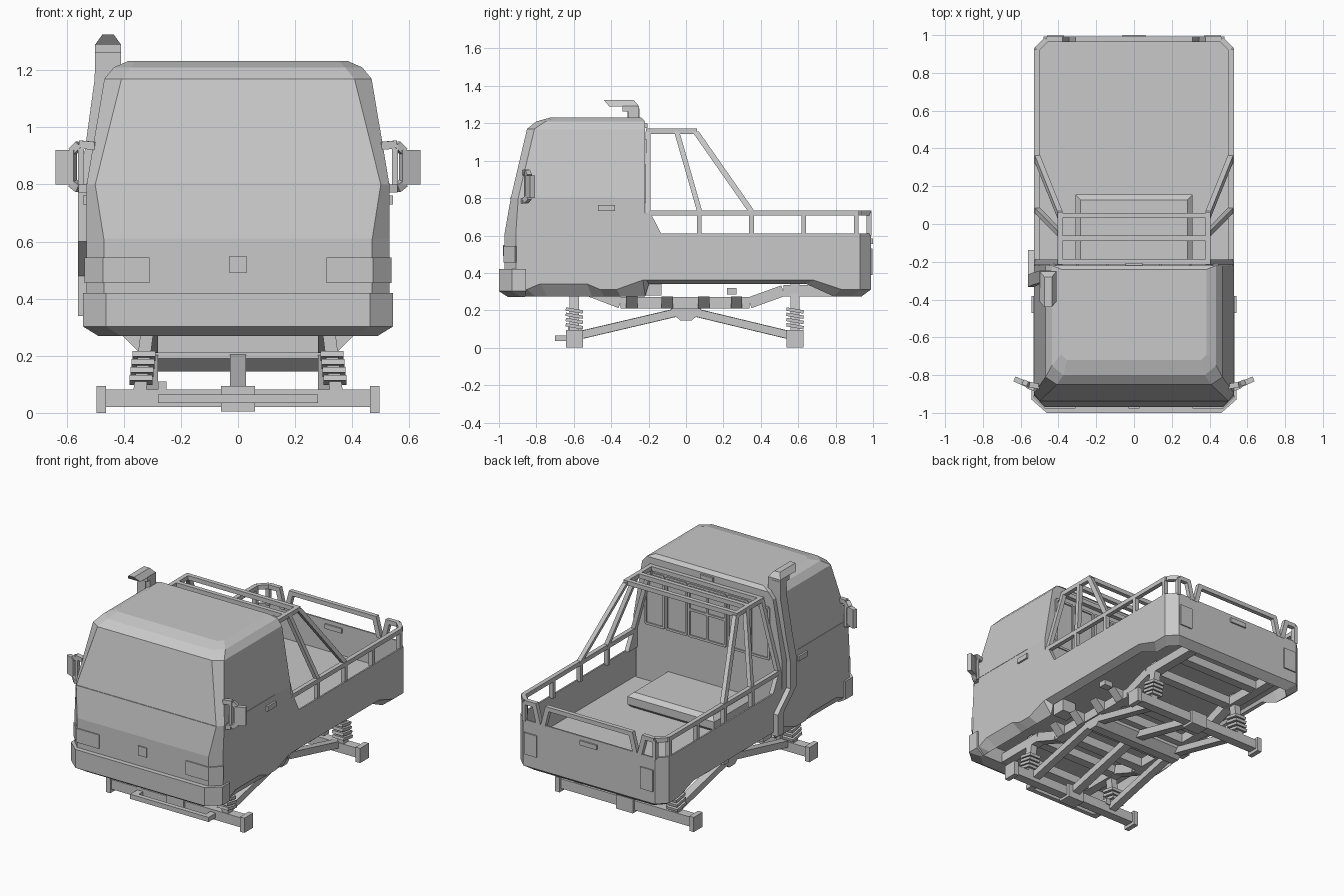
import bpy
import bmesh
from mathutils import Vector

if "Cube" in bpy.data.objects:
    bpy.data.objects.remove(bpy.data.objects["Cube"], do_unlink=True)

GREY = (0.58, 0.58, 0.58, 1)
mat = bpy.data.materials.new("plain_grey")
mat.use_nodes = True
mat.diffuse_color = GREY
mat.node_tree.nodes["Principled BSDF"].inputs["Base Color"].default_value = GREY


def finish(name, bm):
    bmesh.ops.recalc_face_normals(bm, faces=bm.faces)
    me = bpy.data.meshes.new(name)
    bm.to_mesh(me)
    bm.free()
    me.materials.append(mat)
    ob = bpy.data.objects.new(name, me)
    bpy.context.collection.objects.link(ob)


def hull(bm, rings):
    """Skin a stack of rings that share one point count, and cap it."""
    rows = [[bm.verts.new(p) for p in r] for r in rings]
    n = len(rows[0])
    for a, b in zip(rows, rows[1:]):
        for i in range(n):
            j = (i + 1) % n
            bm.faces.new((a[i], a[j], b[j], b[i]))
    bm.faces.new(rows[0])
    bm.faces.new(rows[-1])


def bar(p, q, w, h=None):
    """Square bar between two points, as a pair of rings."""
    p, q, h = Vector(p), Vector(q), h or w
    d = (q - p).normalized()
    side = d.cross(Vector((0, 0, 1)))
    side = side.normalized() if side.length > 0.01 else Vector((1, 0, 0))
    up = side.cross(d)
    corners = [side * (a * w / 2) + up * (b * h / 2)
               for a, b in ((-1, -1), (1, -1), (1, 1), (-1, 1))]
    return [[e + c for c in corners] for e in (p, q)]


def box(x0, x1, y0, y1, z0, z1):
    return [[(x0, y0, z), (x1, y0, z), (x1, y1, z), (x0, y1, z)] for z in (z0, z1)]


def strut(p, q, w, t):
    """Leaning bar whose ends stay level: w along x, t along y."""
    return [[(x + a * w / 2, y + b * t / 2, z)
             for a, b in ((-1, -1), (1, -1), (1, 1), (-1, 1))] for x, y, z in (p, q)]


def path(points, w, h=None):
    return [bar(a, b, w, h) for a, b in zip(points, points[1:])]


def part(name, pieces, mirror=False):
    bm = bmesh.new()
    for rings in pieces:
        hull(bm, rings)
        if mirror:
            hull(bm, [[(-p[0], p[1], p[2]) for p in r] for r in rings])
    finish(name, bm)


def symmetric(half):
    """Close a +x outline into a full ring."""
    return half + [(-p[0],) + tuple(p[1:]) for p in reversed(half)]


# Lower body: outline with sill rise, open bed and recessed underside
outline = symmetric([(.47, -.97, 0), (.53, -.91, 0), (.53, -.85, 0), (.53, -.78, .03),
                     (.53, -.53, .03), (.53, -.46, 0), (.53, -.37, 0), (.53, -.23, .05),
                     (.53, -.21, .05), (.53, .68, .05), (.53, .83, 0), (.53, .93, 0),
                     (.47, .99, 0)])


def body_ring(inset, z, rise=0, cab_rise=0):
    """Inset outline; the cab and bed sills can rise by different amounts."""
    kx, ky = 1 - inset / .53, 1 - inset / .98
    return [(x * kx, y * ky, z + r * (cab_rise if y < -.22 else rise)) for x, y, r in outline]


part("lower_body", [[body_ring(.06, .36), body_ring(.05, .275, 1.3), body_ring(0, .312, 1, 1),
                     body_ring(0, .61), body_ring(.01, .61), body_ring(.01, .41)]])


# Cab: stacked rings (height, half width, front, corner cut)
def cab_ring(z, w, front, cut, cy, back=-.22):
    return symmetric([(w - cut, -front, z), (w, -front + cy, z), (w, back, z)])


part("cab", [[cab_ring(.40, .51, .92, .06, .06), cab_ring(.605, .51, .92, .06, .06),
              cab_ring(.61, .53, .97, .06, .06), cab_ring(.80, .53, .937, .03, .04),
              cab_ring(1.17, .468, .85, .06, .04), cab_ring(1.21, .435, .80, .06, .05),
              cab_ring(1.232, .385, .72, .03, .03, -.24)]])
part("door_seam", [bar((.529, -.88, .80), (.529, -.38, .80), .006)], True)
part("windscreen_seam", [bar((-.5, -.937, .80), (.5, -.937, .80), .006)])
part("door_handle", [box(.52, .542, -.47, -.38, .73, .762)], True)


# Front bumper with tapered underside
def bumper_ring(z, w, front, back):
    return symmetric([(w - .08, -front, z), (w, -front + .07, z), (w, back, z)])


part("front_bumper", [[bumper_ring(.27, .49, .95, -.86), bumper_ring(.302, .542, 1, -.855),
                       bumper_ring(.42, .542, 1, -.855)]])


# Lamps and badge
def wrap_lamp(z):
    return [(.31, -.977, z), (.473, -.977, z), (.537, -.913, z),
            (.527, -.905, z), (.465, -.962, z), (.31, -.962, z)]


part("headlights", [[wrap_lamp(.455), wrap_lamp(.545)]], True)
part("front_badge", [box(-.03, .03, -.978, -.96, .49, .55)])
part("tail_lights", [box(.37, .46, .98, .998, .39, .53)], True)
part("tailgate_handle", [box(-.06, .06, .97, 1, .555, .585)])
part("high_brake_light", [box(-.045, .045, -.225, -.207, 1.175, 1.2)])

# Rear cab window frames
frames = [bar((0, -.219, .95), (.13, -.219, .95), .014)]
for x0, x1 in ((0, .13), (.15, .29), (.31, .44)):
    frames += [bar((x, -.219, .78), (x, -.219, 1.11), .014) for x in (x0, x1)]
    frames += [bar((x0, -.219, z), (x1, -.219, z), .014) for z in (.78, 1.11)]
part("rear_window_frames", frames, True)

# Bed rails with posts, corner loops and tailgate hoop
T = .028
R = .721
rails = path([(.515, -.2, R), (.515, .925, R), (.462, .978, R), (.395, .978, R)], T)
rails += [box(.501, .529, y - .0125, y + .0125, .60, R) for y in (.07, .35, .63, .91)]
rails += [strut((.36, .978, .60), (.395, .978, R + .014), .032, T),
          strut((.33, .978, .60), (.295, .978, R + .014), .032, T),
          box(.455, .478, .965, .992, .60, R), box(0, .30, .964, .992, R - .014, R + .014)]
part("bed_rails", rails, True)
gusset = [[(x, -.22, .605), (x, -.13, .605), (x, -.19, R), (x, -.22, R)] for x in (.502, .53)]
part("bed_gusset", [gusset], True)

# Roll cage
Z = 1.157
cage = [strut((.515, -.203, R), (.392, -.203, Z), T, T), bar((.392, -.215, Z), (.392, .06, Z), T),
        strut((.392, .05, Z), (.515, .355, R), T, .036),
        strut((.392, -.05, Z), (.515, .075, R), T, T)]
cage += [bar((0, y, Z), (.4, y, Z), T) for y in (-.2, -.075, .045)]
part("roll_cage", cage, True)


# Engine cover in the bed
def cover_ring(z, inset):
    w, back = .31 - inset, .155 - inset
    return [(-w, -.22, z), (w, -.22, z), (w, back, z), (-w, back, z)]


part("engine_cover", [[cover_ring(.40, .028), cover_ring(.43, 0), cover_ring(.48, 0),
                       cover_ring(.505, .028)]])

# Snorkel
pipe = [(-.47, -.28, 1.28), (-.472, -.28, 1.17), (-.505, -.29, .93), (-.53, -.30, .77),
        (-.53, -.30, .60), (-.53, -.17, .48), (-.53, -.17, .34)]
part("snorkel_pipe", [strut(a, b, .06, .065) for a, b in zip(pipe, pipe[1:])])
part("snorkel_head", [
    box(-.5, -.41, -.31, -.25, 1.2, 1.265), box(-.5, -.41, -.34, -.25, 1.262, 1.292),
    [[(-.5, -.41, 1.29), (-.41, -.41, 1.29), (-.41, -.25, 1.29), (-.5, -.25, 1.29)],
     [(-.475, -.44, 1.325), (-.435, -.44, 1.325), (-.435, -.28, 1.325), (-.475, -.28, 1.325)]]])

# Side mirrors
mirror_parts = path([(.50, -.86, .935), (.555, -.85, .94), (.58, -.84, .915)], .028)
mirror_parts += path([(.51, -.875, .785), (.555, -.86, .785), (.58, -.84, .805)], .028)
mirror_parts += [box(.54, .56, -.865, -.84, .78, .94),
                 bar((.57, -.848, .86), (.633, -.82, .86), .028, .12)]
part("side_mirrors", mirror_parts, True)

# Chassis frame with wedge outriggers
frame = path([(.31, -.90, .305), (.31, -.52, .305), (.31, -.35, .24), (.31, .34, .24),
              (.31, .52, .305), (.31, .93, .305)], .06)
for y in (-.29, -.10, .095, .27):
    frame += [box(0, .29, y - .03, y + .03, .21, .27),
              [[(x, y + s, z) for x, z in ((.30, .21), (.345, .21), (.41, .275), (.30, .275))]
               for s in (-.03, .03)]]
frame += [box(0, .29, y - .03, y + .03, .28, .335) for y in (-.8, -.55, .55, .8)]
part("chassis_frame", frame, True)
part("centre_mount", [[[(-.33, -y, z), (.33, -y, z), (.33, y, z), (-.33, y, z)]
                       for y, z in ((.03, .145), (.08, .19), (.08, .27))]])
part("side_boxes", [box(.36, .46, -.22, -.13, .28, .37), box(.4, .46, .22, .27, .285, .32)], True)

# Axles, hubs, links and springs at each end
for end, y in (("front", -.597), ("rear", .583)):
    part(end + "_axle", [box(0, .475, y - .03, y + .03, .02, .082)], True)
    part(end + "_differential", [box(-.06, .06, y - .045, y + .045, .004, .095)])
    part(end + "_hubs", [box(.463, .495, y - .045, y + .045, 0, .095)], True)
    part(end + "_trailing_arms", [bar((.305, y, .06), (.305, 0, .20), .05, .042)], True)
    part(end + "_driveshaft", [bar((0, y, .06), (0, 0, .20), .055, .045)])
    part(end + "_shocks", [strut((.345, y, .07), (.31, y, .35), .045, .05)], True)
    coils = []
    for i in range(4):
        z = .115 + i * .028
        x = .345 - (z - .07) * .125
        coils.append(bar((x, y - .046, z + .008), (x, y + .046, z - .008), .08, .018))
    part(end + "_springs", coils, True)
part("steering_rod", [box(-.28, .28, -.7, -.67, .035, .065)])
part("steering_links", [box(.24, .28, -.68, -.6, .035, .065)], True)
part("steering_damper", [box(-.28, -.25, -.63, -.56, .07, .11)])
